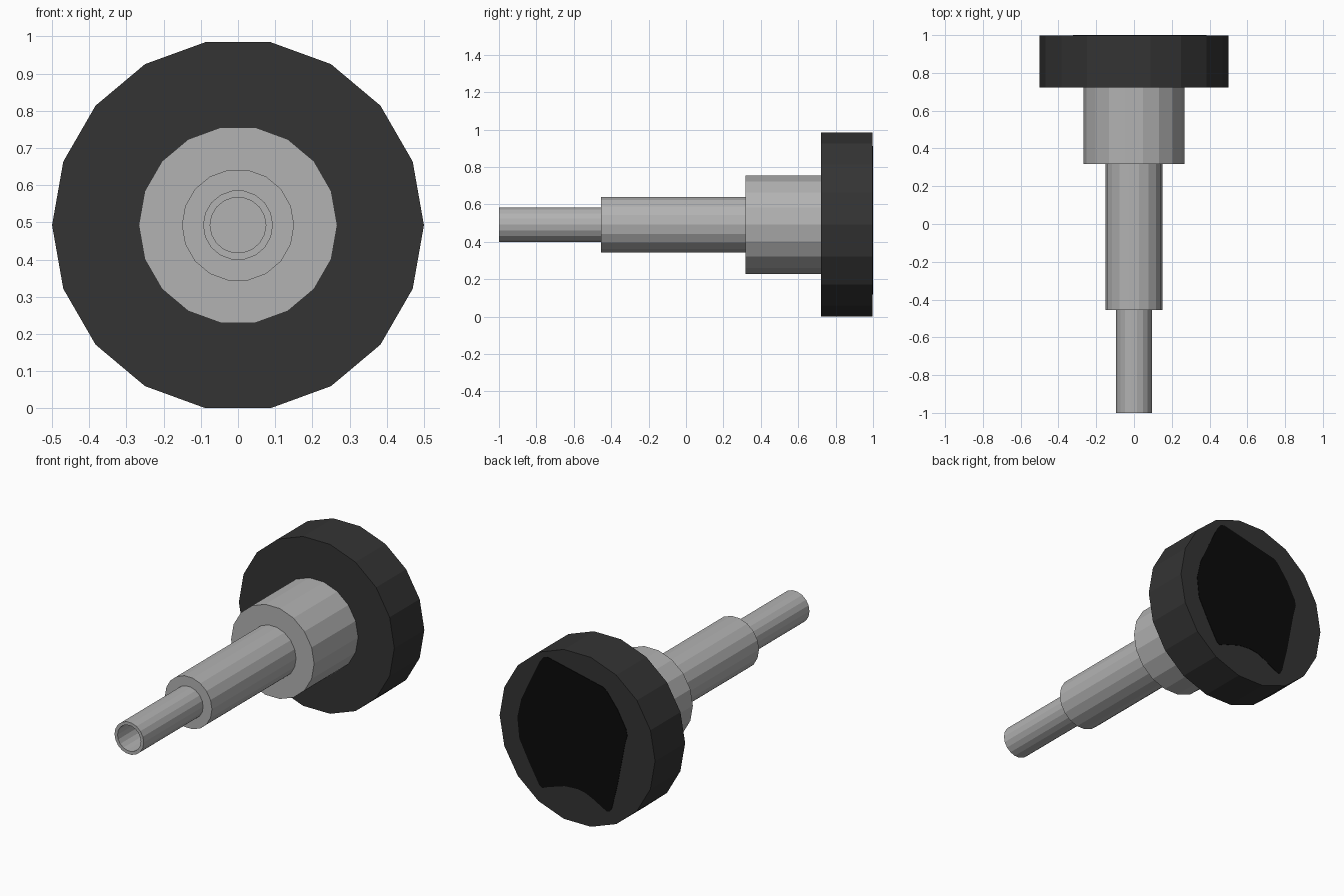
import bpy, bmesh, math

if "Cube" in bpy.data.objects:
    bpy.data.objects.remove(bpy.data.objects["Cube"])

SIDES = 18
CZ = 0.5 * math.sin(math.radians(80))   # axis height: flat facet rests on z = 0


def material(name, value):
    m = bpy.data.materials.new(name)
    m.diffuse_color = (value, value, value, 1)
    m.use_nodes = True
    m.node_tree.nodes["Principled BSDF"].inputs["Base Color"].default_value = m.diffuse_color
    return m


def finish(name, bm, mat):
    bmesh.ops.recalc_face_normals(bm, faces=bm.faces)
    me = bpy.data.meshes.new(name)
    bm.to_mesh(me)
    bm.free()
    me.materials.append(mat)
    ob = bpy.data.objects.new(name, me)
    bpy.context.collection.objects.link(ob)
    return ob


def lathe(name, profile, mat):
    """Turn a (radius, y) profile round the y axis; both ends are capped."""
    bm = bmesh.new()
    rings = []
    for r, y in profile:
        rings.append([bm.verts.new((r * math.cos(math.tau * i / SIDES), y,
                                    CZ + r * math.sin(math.tau * i / SIDES)))
                      for i in range(SIDES)])
    for a, b in zip(rings, rings[1:]):
        for i in range(SIDES):
            j = (i + 1) % SIDES
            bm.faces.new((a[i], a[j], b[j], b[i]))
    bm.faces.new(rings[0])
    bm.faces.new(rings[-1])
    return finish(name, bm, mat)


grey = material("metal grey", 0.45)
dark = material("dark grey", 0.034)
black = material("black", 0.003)

# Stepped tube with a blind bore in its front end
lathe("stepped_shaft", [
    (0.075, -0.46), (0.075, -1.0), (0.094, -1.0), (0.094, -0.455),
    (0.151, -0.455), (0.151, 0.318), (0.267, 0.318), (0.267, 0.722)], grey)

# Wide end disc
lathe("end_disc", [(0.5, 0.722), (0.5, 0.998)], dark)

# Black marking on the back, outline as seen from behind (right, up)
outline = [(-0.19, 0.42), (-0.215, 0.415), (-0.242, 0.38), (-0.30, 0.26),
           (-0.36, 0.13), (-0.385, 0.02), (-0.372, -0.10), (-0.31, -0.22),
           (-0.245, -0.335), (-0.225, -0.35), (-0.19, -0.335), (-0.08, -0.30),
           (0.0, -0.295), (0.05, -0.303), (0.10, -0.325), (0.145, -0.35),
           (0.19, -0.375), (0.21, -0.37), (0.224, -0.345), (0.26, -0.20),
           (0.306, 0.04), (0.322, 0.10), (0.315, 0.135), (0.26, 0.235),
           (0.19, 0.325), (0.165, 0.342)]
bm = bmesh.new()
face = bm.faces.new([bm.verts.new((-u, 0.996, CZ + v)) for u, v in outline])
top = bmesh.ops.extrude_face_region(bm, geom=[face], use_keep_orig=True)["geom"]
bmesh.ops.translate(bm, vec=(0, 0.004, 0),
                    verts=[g for g in top if isinstance(g, bmesh.types.BMVert)])
finish("back_marking", bm, black)
